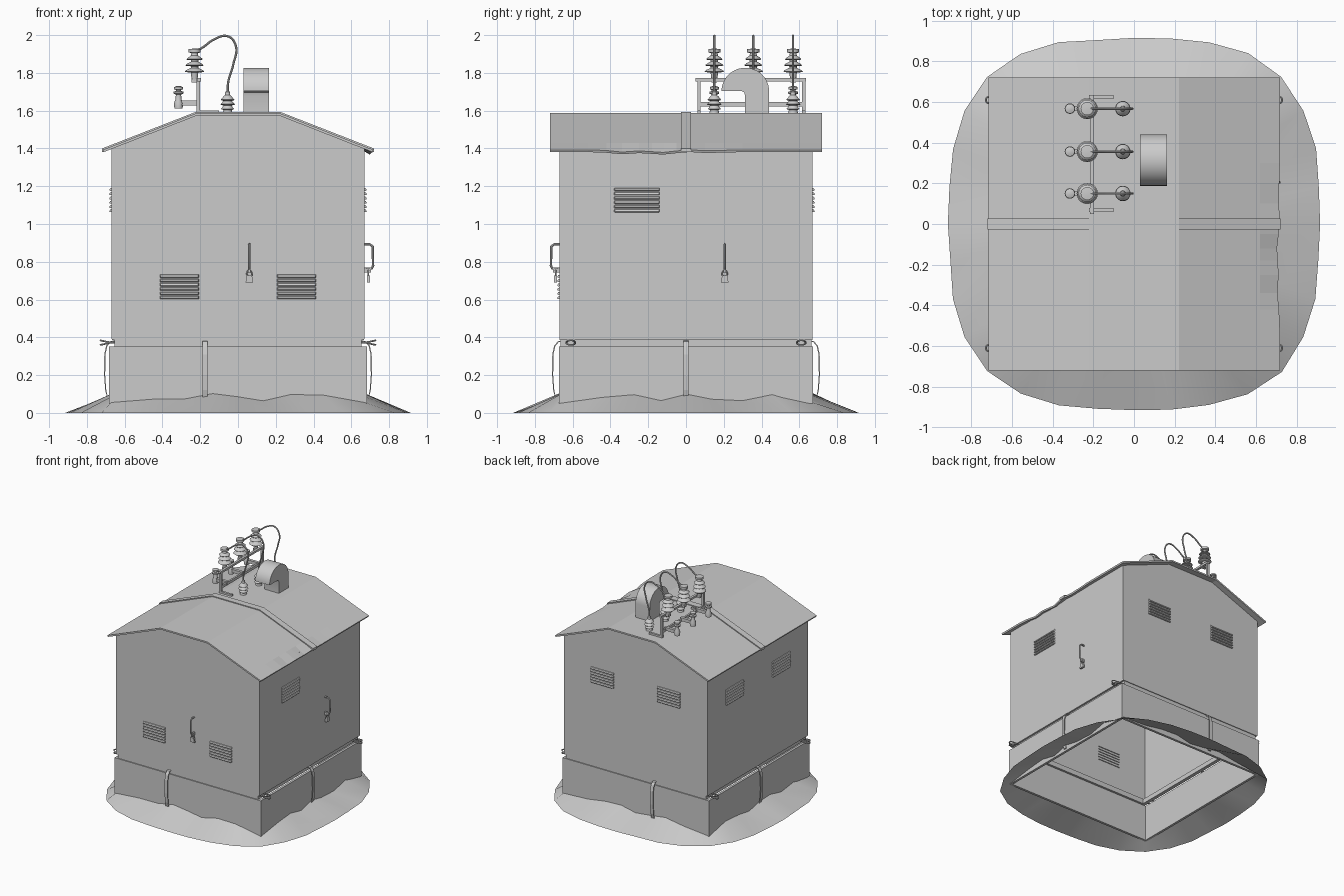
import bpy, bmesh, math, random
from mathutils import Matrix, Vector

if "Cube" in bpy.data.objects:
    bpy.data.objects.remove(bpy.data.objects["Cube"])

random.seed(4)
I = Matrix.Identity(4)


def finish(name, bm, mat=I, smooth=False):
    bmesh.ops.recalc_face_normals(bm, faces=bm.faces)
    bm.transform(mat)
    me = bpy.data.meshes.new(name)
    bm.to_mesh(me)
    bm.free()
    if smooth:
        me.shade_smooth()
        me.set_sharp_from_angle(angle=math.radians(35))
    ob = bpy.data.objects.new(name, me)
    bpy.context.collection.objects.link(ob)
    return ob


def add_box(bm, lo, hi):
    lo, hi = Vector(lo), Vector(hi)
    m = Matrix.Translation((lo + hi) / 2) @ Matrix.Diagonal((*(hi - lo), 1))
    bmesh.ops.create_cube(bm, size=1, matrix=m)


def boxes(name, items, mat=I):
    bm = bmesh.new()
    for lo, hi in items:
        add_box(bm, lo, hi)
    return finish(name, bm, mat)


def prism(name, pts, lo, hi, axis, mat=I, smooth=False):
    """Extrude a 2D outline along x or y."""
    bm = bmesh.new()
    put = (lambda p, t: (p[0], t, p[1])) if axis == 'y' else (lambda p, t: (t, p[0], p[1]))
    f = bm.faces.new([bm.verts.new(put(p, lo)) for p in pts])
    r = bmesh.ops.extrude_face_region(bm, geom=[f])
    d = (0, hi - lo, 0) if axis == 'y' else (hi - lo, 0, 0)
    bmesh.ops.translate(bm, vec=d, verts=[v for v in r['geom'] if isinstance(v, bmesh.types.BMVert)])
    return finish(name, bm, mat, smooth)


def lathe(name, prof, loc, n=20):
    bm = bmesh.new()
    rings = [[bm.verts.new((r * math.cos(2 * math.pi * k / n), r * math.sin(2 * math.pi * k / n), z))
              for k in range(n)] for r, z in prof]
    for a, b in zip(rings, rings[1:]):
        for k in range(n):
            bm.faces.new((a[k], a[(k + 1) % n], b[(k + 1) % n], b[k]))
    bm.faces.new(rings[0])
    bm.faces.new(rings[-1])
    return finish(name, bm, Matrix.Translation(loc), True)


def tube(name, pts, r, mat=I, kind='BEZIER'):
    cu = bpy.data.curves.new(name, 'CURVE')
    cu.dimensions, cu.bevel_depth, cu.bevel_resolution = '3D', r, 2
    cu.use_fill_caps, cu.resolution_u = True, 8
    sp = cu.splines.new(kind)
    if kind == 'BEZIER':
        sp.bezier_points.add(len(pts) - 1)
        for b, p in zip(sp.bezier_points, pts):
            b.co = p
            b.handle_left_type = b.handle_right_type = 'AUTO'
    else:
        sp.points.add(len(pts) - 1)
        for b, p in zip(sp.points, pts):
            b.co = (*p, 1)
    tmp = bpy.data.objects.new(name + "_path", cu)
    bpy.context.collection.objects.link(tmp)
    bpy.context.view_layer.update()
    me = bpy.data.meshes.new_from_object(tmp)
    bpy.data.objects.remove(tmp)
    me.transform(mat)
    me.shade_smooth()
    me.set_sharp_from_angle(angle=math.radians(40))
    ob = bpy.data.objects.new(name, me)
    bpy.context.collection.objects.link(ob)
    return ob


def frame(name, ox, oy, t, z0, z1):
    boxes(name, [((-ox, -oy, z0), (ox, -oy + t, z1)), ((-ox, oy - t, z0), (ox, oy, z1)),
                 ((-ox, -oy + t, z0), (-ox + t, oy - t, z1)), ((ox - t, -oy + t, z0), (ox, oy - t, z1))])


def side(k):  # local x runs along the wall, local -y points outward
    return Matrix.Rotation(math.pi / 2 * k, 4, 'Z')


FRONT, RIGHT, BACK, LEFT = (side(k) for k in range(4))

# ground mound: ring from a rounded square up to the wavy base line
bm = bmesh.new()
N, rows = 32, []
for k in range(N):
    a = 2 * math.pi * k / N
    c, s = math.cos(a), math.sin(a)
    ro = 0.915 / (abs(c) ** 3.07 + abs(s) ** 3.07) ** (1 / 3.07) * (1 - 0.012 * random.random() * (k % 8 > 0))
    ri = 0.672 / max(abs(c), abs(s))
    zi = 0.055 if k % 8 == 4 else 0.082 + 0.02 * math.sin(k * 1.9 + 1.6) + 0.006 * random.random()
    rows.append((bm.verts.new((c * ri, s * ri, zi)), bm.verts.new((c * ro, s * ro, 0))))
for k in range(N):
    (a, b), (c, d) = rows[k], rows[(k + 1) % N]
    bm.faces.new((a, b, d, c))
finish("ground_mound", bm, smooth=True)

# base, rim and lip
frame("base_plinth", 0.683, 0.672, 0.02, 0.05, 0.352)
frame("rim_channel", 0.653, 0.664, 0.03, 0.35, 0.388)
frame("rim_lip", 0.668, 0.67, 0.03, 0.386, 0.396)

# cabin walls, open below and under the roof
walls = prism("cabin_walls", [(-.67, .392), (.67, .392), (.67, 1.4), (.22, 1.577), (-.22, 1.577), (-.67, 1.4)],
              -0.67, 0.67, 'y')
bm = bmesh.new()
bm.from_mesh(walls.data)
bmesh.ops.delete(bm, geom=[f for f in bm.faces if abs(f.normal.z) > 0.3], context='FACES')
bm.to_mesh(walls.data)
bm.free()

# roof sheet with a dented right eave
bm = bmesh.new()
prof = [(-.715, 1.393), (-.22, 1.587), (.22, 1.587), (.62, 1.43), (.717, 1.393)]
ys = [-.72, -.52, -.42, -.34, -.25, -.18, -.12, -.05, .02, .1, .2, .3, .72]
dent = {-.42: .004, -.34: .012, -.25: .006, -.18: .01, -.12: .014, -.05: .006, .1: .005, .2: .003}
grid = []
for y in ys:
    d = dent.get(y, 0)
    grid.append([bm.verts.new((x - d * (i == 4), y, z - d * (i == 4))) for i, (x, z) in enumerate(prof)])
for a, b in zip(grid, grid[1:]):
    for i in range(4):
        bm.faces.new((a[i], a[i + 1], b[i + 1], b[i]))
roof = finish("roof_sheet", bm)
for f in roof.data.polygons:
    if f.normal.z < 0:
        roof.data.flip_normals()
        break
mod = roof.modifiers.new("thickness", 'SOLIDIFY')
mod.thickness, mod.offset = 0.013, -1

# raised seam strip across the roof
prism("roof_seam", [(-.719, 1.38), (-.719, 1.4), (-.222, 1.594), (.222, 1.594), (.719, 1.4), (.719, 1.38),
                    (.22, 1.58), (-.22, 1.58)], -0.027, 0.027, 'y')


# louvres: six rounded slats showing on both faces of the wall
def louvre(name, mat, u, w, z0):
    bm = bmesh.new()
    for k in range(6):
        z = z0 + 0.012 + k * 0.0226
        sec = [(-.664, z - .008), (-.678, z - .01), (-.682, z - .005), (-.677, z + .004), (-.664, z + .009)]
        ends = [[bm.verts.new((u + sx * (w / 2 - 0.006 * (0 < i < 4)), y, zz)) for i, (y, zz) in enumerate(sec)]
                for sx in (-1, 1)]
        for e in ends:
            bm.faces.new(e)
        for i in range(5):
            j = (i + 1) % 5
            bm.faces.new((ends[0][i], ends[0][j], ends[1][j], ends[1][i]))
    finish(name, bm, mat)


for s in (-1, 1):
    louvre("front_louvre", FRONT, 0.31 * s, 0.21, 0.6)
    louvre("back_louvre", BACK, 0.31 * s, 0.22, 1.06)
    louvre("left_louvre", LEFT, 0.31 * s, 0.24, 1.06)
louvre("right_louvre", RIGHT, -0.26, 0.245, 1.06)

# door handles with padlocks
for mat, u in ((FRONT, 0.06), (RIGHT, 0.205)):
    tube("door_handle", [(u, -.665, .892), (u, -.7, .892), (u, -.713, .88), (u, -.715, .78), (u, -.709, .765),
                         (u, -.665, .762)], 0.0065, mat, 'POLY')
    boxes("hasp", [((u - .006, -.705, .742), (u + .006, -.665, .768))], mat)
    tube("padlock_shackle", [(u - .011, -.69, .72), (u - .011, -.69, .745), (u, -.69, .756), (u + .011, -.69, .745),
                             (u + .011, -.69, .72)], 0.004, mat)
    prism("padlock_body", [(u - .02, .69), (u + .02, .69), (u + .014, .728), (u - .014, .728)],
          -.698, -.682, 'y', mat)

# hanging straps on each side of the base
path = [(-.655, .384), (-.68, .378), (-.698, .355), (-.708, .31), (-.709, .2), (-.703, .12), (-.69, .07)]
outline = path + [(y + .006, z - .003) for y, z in reversed(path)]
for mat, u in ((FRONT, -.175), (RIGHT, 0), (BACK, .175), (LEFT, 0)):
    prism("strap", outline, u - .014, u + .014, 'x', mat)

# lifting hooks near the corners
for mat in (RIGHT, LEFT):
    for u in (-.61, .61):
        for t in (-.012, .012):
            tube("lifting_hook", [(u - .02, -.645, .374 - t * .4), (u - .022, -.695, .372 + t * .4),
                                  (u, -.728, .372 + t), (u + .022, -.695, .372 + t * .4),
                                  (u + .02, -.645, .374 - t * .4)], 0.0045, mat)

# rooftop insulator rack
rack = [((-.217, .05, 1.755), (-.197, .635, 1.772)), ((-.217, .06, 1.622), (-.202, .625, 1.645))]
for y in (.06, .615):
    rack += [((-.22, y, 1.58), (-.2, y + .018, 1.77)), ((-.22, y, 1.583), (-.1, y + .018, 1.602))]
YS = (.15, .356, .567)
for y in YS:
    rack += [((-.315, y - .012, 1.628), (-.2, y + .012, 1.655)), ((-.245, y - .015, 1.75), (-.2, y + .015, 1.768))]
boxes("insulator_rack", rack)


def sheds(r_core, rings, start, end):
    p = [start]
    for r, z in rings:
        p += [(r_core, z - .008), (r * .9, z - .006), (r, z - .002), (r * .8, z + .006), (r_core, z + .016)]
    return p + end


for y in YS:
    lathe("tall_insulator", sheds(.02, [(.052, 1.81), (.048, 1.843), (.043, 1.875)], (.014, 1.75),
                                  [(.017, 1.905), (.032, 1.908), (.032, 1.926), (.012, 1.928)]), (-.23, y, 0))
    lathe("small_insulator", [(.022, 1.612), (.024, 1.64), (.016, 1.66), (.014, 1.685), (.026, 1.69), (.026, 1.7),
                              (.014, 1.704), (.014, 1.71), (.024, 1.713), (.024, 1.725), (.01, 1.73)],
          (-.315, y, 0), 16)
    lathe("bushing", sheds(.022, [(.034, 1.612), (.038, 1.636), (.036, 1.66)], (.028, 1.58),
                           [(.014, 1.682), (.012, 1.7), (.006, 1.705)]), (-.055, y, 0))
    tube("connecting_wire", [(-.235, y, 1.915), (-.195, y, 1.93), (-.125, y, 1.978), (-.055, y, 1.994),
                             (-.012, y, 1.945), (-.025, y, 1.845), (-.052, y, 1.75), (-.055, y, 1.69)], 0.006)

# gooseneck vent: stem with a half-round hood
hood = [(.314 + .126 * math.cos(a), 1.703 + .124 * math.sin(a)) for a in (math.pi * k / 20 for k in range(21))]
prism("roof_vent", hood + [(.295, 1.703), (.308, 1.697), (.313, 1.68), (.313, 1.58), (.44, 1.58)],
      0.03, 0.163, 'x', smooth=True)
